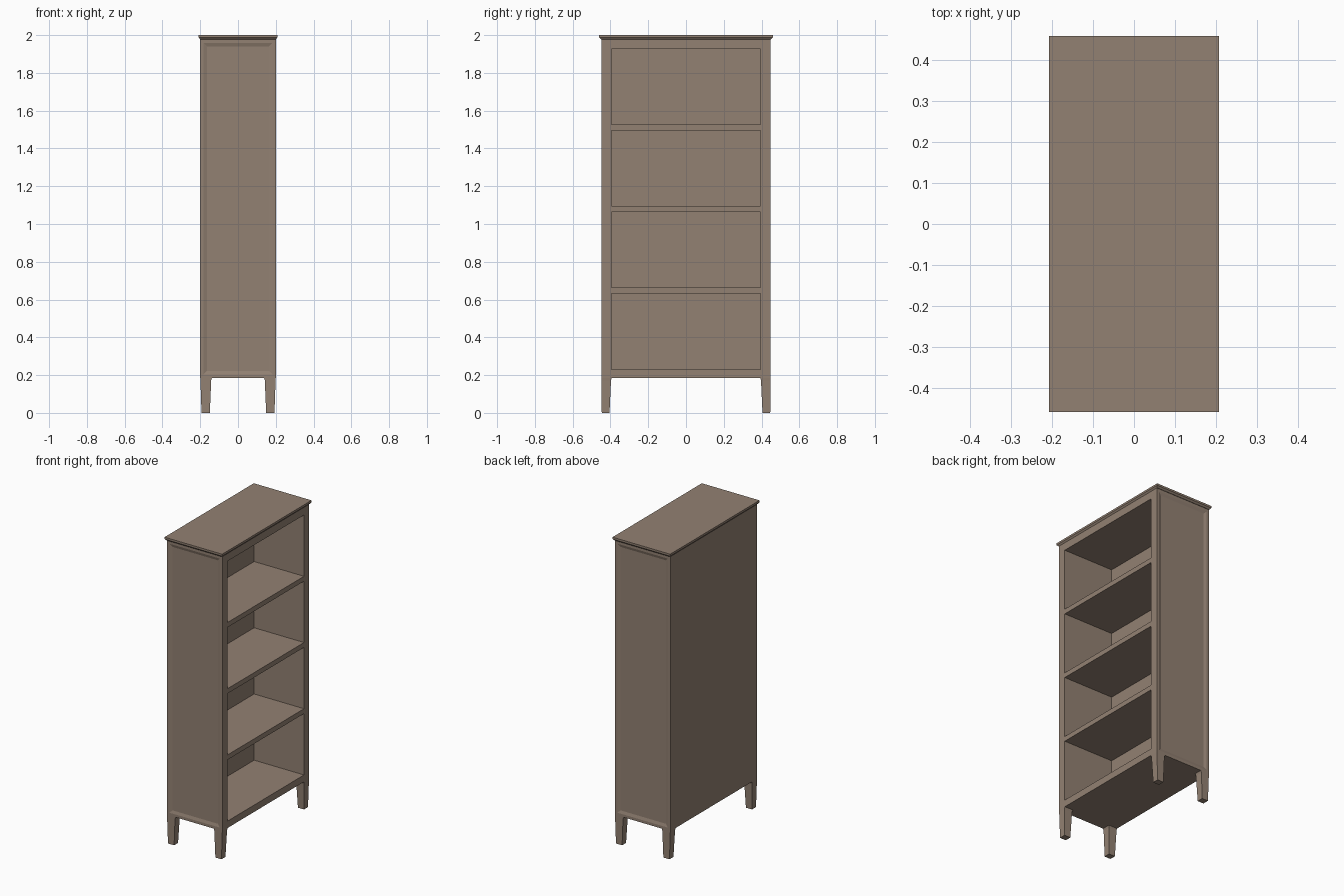
import bpy, bmesh
from mathutils import Vector

if "Cube" in bpy.data.objects:
    bpy.data.objects.remove(bpy.data.objects["Cube"])

HX, HY = 0.20, 0.447          # carcass half depth and half width
Z0, Z1 = 0.186, 1.977         # carcass bottom and top
OPEN_Y = 0.395                # half width of the shelf openings
BAYS = [(0.231 + i * 0.432, 0.631 + i * 0.432) for i in range(4)]

wood = bpy.data.materials.new("brown_wood")
wood.diffuse_color = (0.29, 0.22, 0.17, 1)
wood.use_nodes = True
wood.node_tree.nodes["Principled BSDF"].inputs["Base Color"].default_value = wood.diffuse_color


def finish(bm, name):
    bmesh.ops.recalc_face_normals(bm, faces=bm.faces)
    me = bpy.data.meshes.new(name)
    bm.to_mesh(me)
    bm.free()
    me.materials.append(wood)
    ob = bpy.data.objects.new(name, me)
    bpy.context.collection.objects.link(ob)
    return ob


def loft(name, sections):
    """Solid through rectangles given as (x0, x1, y0, y1, z)."""
    bm = bmesh.new()
    rings = [[bm.verts.new(p) for p in ((a, c, z), (b, c, z), (b, d, z), (a, d, z))]
             for a, b, c, d, z in sections]
    for lo, hi in zip(rings, rings[1:]):
        for i in range(4):
            j = (i + 1) % 4
            bm.faces.new((lo[i], lo[j], hi[j], hi[i]))
    bm.faces.new(rings[0][::-1])
    bm.faces.new(rings[-1])
    return finish(bm, name)


# Carcass block, sliced along the edges of the openings
bm = bmesh.new()
bmesh.ops.create_cube(bm, size=1)
for v in bm.verts:
    v.co = Vector((v.co.x * 2 * HX, v.co.y * 2 * HY, (Z0 + Z1) / 2 + v.co.z * (Z1 - Z0)))
cuts = [((0, y, 0), (0, 1, 0)) for y in (-OPEN_Y, OPEN_Y)]
cuts += [((0, 0, z), (0, 0, 1)) for bay in BAYS for z in bay]
for co, no in cuts:
    bmesh.ops.bisect_plane(bm, geom=bm.verts[:] + bm.edges[:] + bm.faces[:],
                           plane_co=co, plane_no=no)
bm.normal_update()

# Shelf bays pushed in from the open side
bays = []
for f in bm.faces:
    c = f.calc_center_median()
    if f.normal.x > 0.9 and abs(c.y) < OPEN_Y and any(a < c.z < b for a, b in BAYS):
        bays.append(f)
for f in bmesh.ops.extrude_discrete_faces(bm, faces=bays)["faces"]:
    bmesh.ops.translate(bm, verts=f.verts[:], vec=(-0.36, 0, 0))
bm.normal_update()

# Shallow recessed panel with sloped border on each end
for s in (-1, 1):
    panel = [f for f in bm.faces
             if all(abs(v.co.y - s * HY) < 1e-4 for v in f.verts)]
    for width in (0.018, 0.018):
        bmesh.ops.inset_region(bm, faces=panel, thickness=width, depth=0,
                               use_even_offset=True)
    verts = list({v for f in panel for v in f.verts})
    bmesh.ops.translate(bm, verts=verts, vec=(0, -s * 0.006, 0))
finish(bm, "bookcase_carcass")

# Top board with chamfered underside
loft("top_board", [(-x, x, -y, y, z) for x, y, z in
                   ((0.2, 0.45, Z1), (0.208, 0.46, 1.987), (0.208, 0.46, 2.0))])

# Four tapered legs
for sx, nx in ((-1, "back"), (1, "front")):
    for sy, ny in ((-1, "left"), (1, "right")):
        loft(f"{nx}_{ny}_leg",
             [(sx * xi, sx * xo, sy * yi, sy * yo, z) for xi, xo, yi, yo, z in
              ((0.149, 0.193, 0.405, 0.446, 0),
               (0.142, 0.199, 0.397, HY, 0.172),
               (0.138, HX, 0.394, HY, Z0))])
